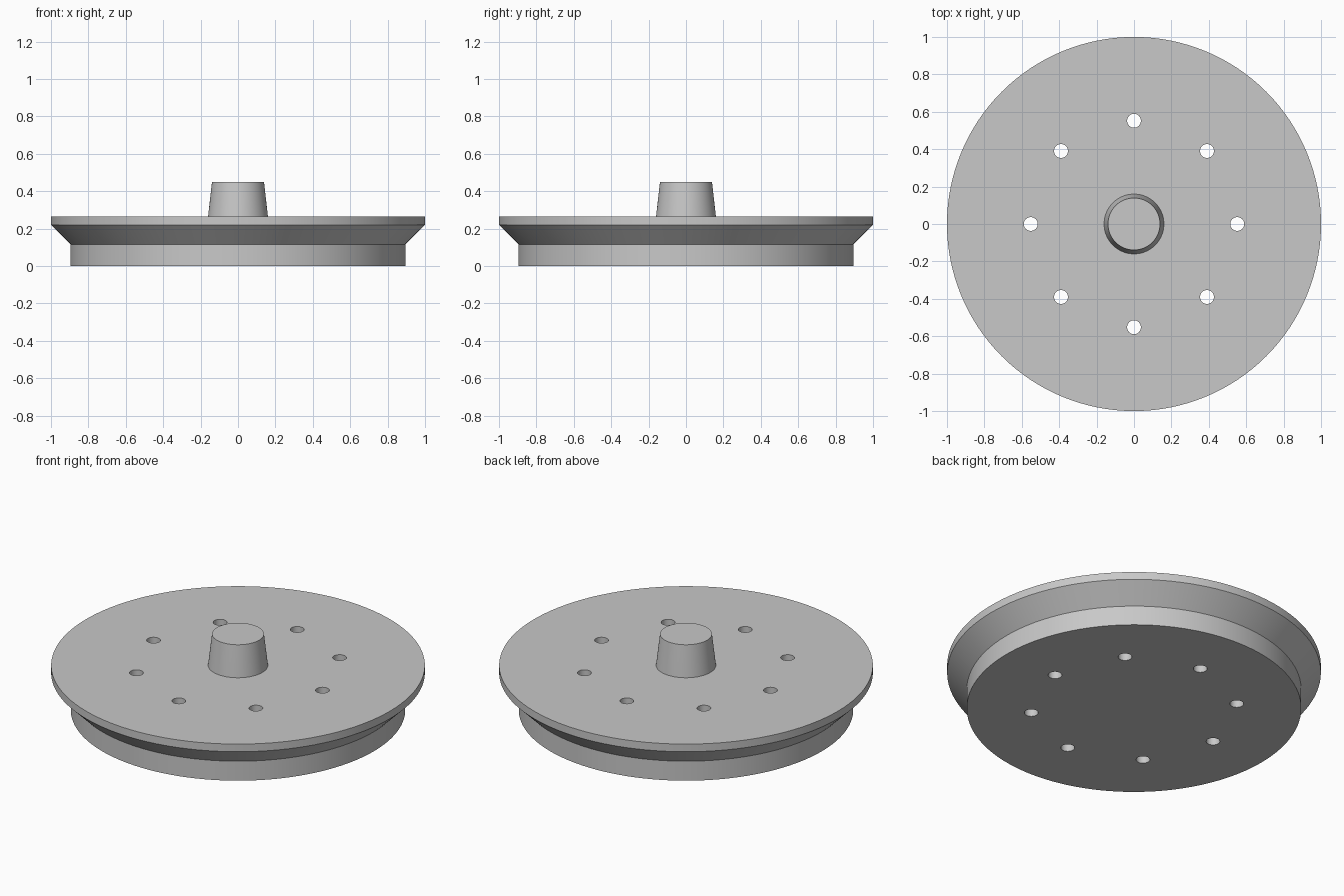
import bpy, bmesh
from math import cos, sin, tau

cube = bpy.data.objects.get("Cube")
if cube:
    bpy.data.objects.remove(cube, do_unlink=True)

SIDES = 128

grey = bpy.data.materials.new("plain_grey")
grey.use_nodes = True
colour = (0.58, 0.58, 0.58, 1)
grey.diffuse_color = colour
grey.node_tree.nodes["Principled BSDF"].inputs["Base Color"].default_value = colour


def add_rings(bm, profile, sides, centre=(0, 0)):
    """Closed turned solid from (radius, height) points, bottom to top."""
    rings = [[bm.verts.new((centre[0] + r * cos(tau * i / sides),
                            centre[1] + r * sin(tau * i / sides), z))
              for i in range(sides)] for r, z in profile]
    for low, high in zip(rings, rings[1:]):
        for i in range(sides):
            j = (i + 1) % sides
            bm.faces.new((low[i], low[j], high[j], high[i]))
    bm.faces.new(rings[0][::-1])
    bm.faces.new(rings[-1])


def make_object(name, bm):
    mesh = bpy.data.meshes.new(name)
    bm.to_mesh(mesh)
    bm.free()
    mesh.materials.append(grey)
    obj = bpy.data.objects.new(name, mesh)
    bpy.context.collection.objects.link(obj)
    return obj


def activate(obj):
    bpy.ops.object.select_all(action="DESELECT")
    obj.select_set(True)
    bpy.context.view_layer.objects.active = obj


# Disc with a straight foot, flared shoulder and thin rim
bm = bmesh.new()
add_rings(bm, [(0.895, 0), (0.895, 0.115), (1, 0.22), (1, 0.265)], SIDES)
disc = make_object("disc", bm)

# Tapered knob, sunk slightly into the disc
bm = bmesh.new()
add_rings(bm, [(0.161, 0.255), (0.16, 0.265), (0.139, 0.45)], SIDES)
knob = make_object("knob", bm)

# Ring of eight through holes
bm = bmesh.new()
for k in range(8):
    a = tau * k / 8
    add_rings(bm, [(0.037, -0.1), (0.037, 0.4)], 32,
              (0.552 * cos(a), 0.552 * sin(a)))
cutter = make_object("hole_cutter", bm)
cutter.hide_render = True

activate(disc)
holes = disc.modifiers.new("holes", "BOOLEAN")
holes.operation = "DIFFERENCE"
holes.solver = "EXACT"
holes.object = cutter
bpy.ops.object.modifier_apply(modifier=holes.name)
bpy.data.objects.remove(cutter, do_unlink=True)

# Smooth round walls with crisp edges
for obj in (disc, knob):
    activate(obj)
    bpy.ops.object.shade_smooth_by_angle(angle=0.5)
